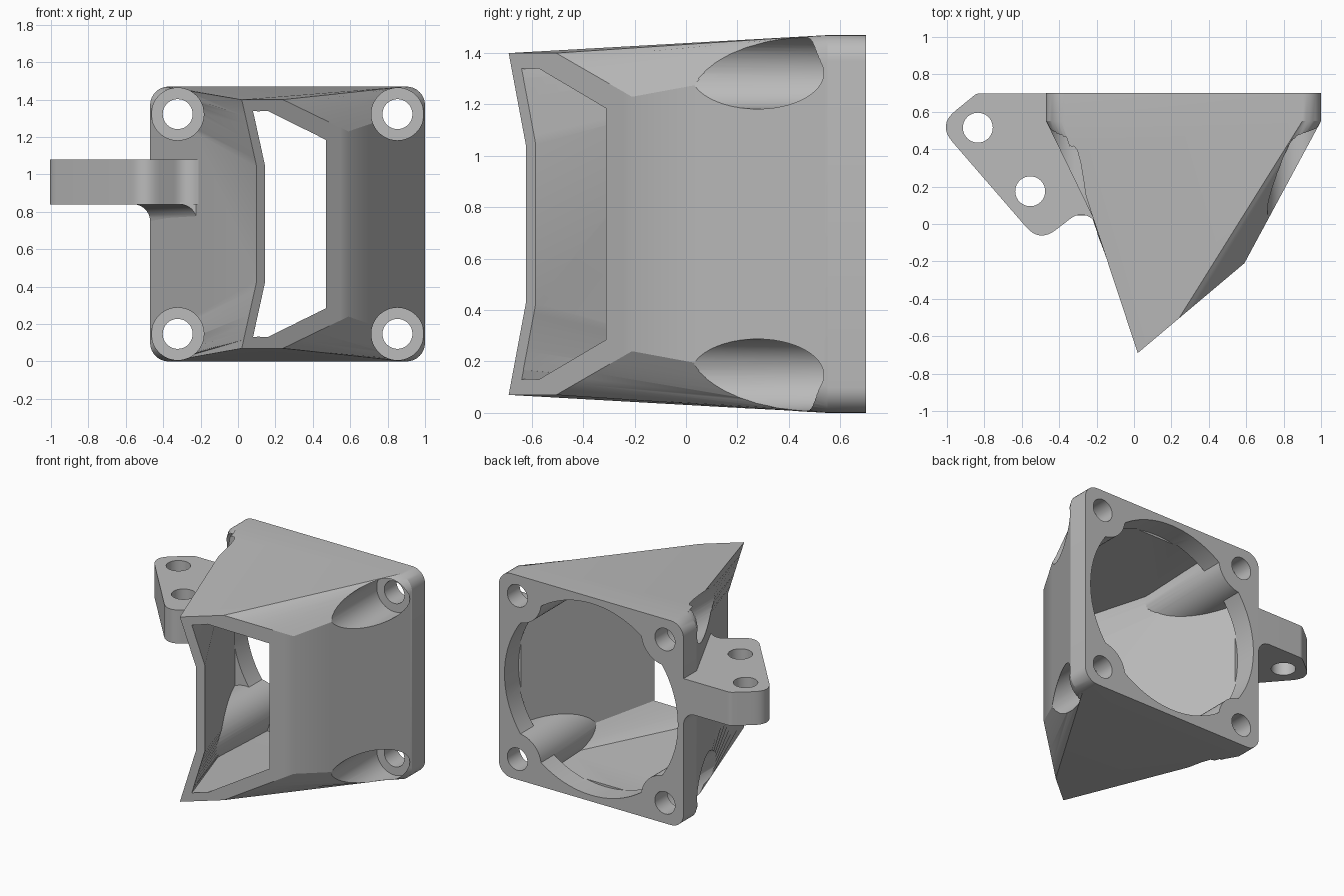
import bpy, bmesh, math
from mathutils import Vector

if "Cube" in bpy.data.objects:
    bpy.data.objects.remove(bpy.data.objects["Cube"])

grey = bpy.data.materials.new("plain grey")
grey.use_nodes = True
grey.diffuse_color = (0.5, 0.5, 0.5, 1)
grey.node_tree.nodes["Principled BSDF"].inputs["Base Color"].default_value = (0.5, 0.5, 0.5, 1)

CX, CZ = 0.265, 0.735      # axis of the fan seat
HALF = 0.735               # half width of the flange
BACK, SEAT = 0.7, 0.55     # back plane and front of the flange
SCREW = 0.5875             # screw distance from the axis


def loft(name, rings):
    """Closed solid through rings with equal point counts."""
    bm = bmesh.new()
    loops = [[bm.verts.new(p) for p in ring] for ring in rings]
    n = len(loops[0])
    for a, b in zip(loops, loops[1:]):
        for i in range(n):
            j = (i + 1) % n
            bm.faces.new((a[i], a[j], b[j], b[i]))
    bm.faces.new(loops[0][::-1])
    bm.faces.new(loops[-1])
    bmesh.ops.recalc_face_normals(bm, faces=bm.faces)
    mesh = bpy.data.meshes.new(name)
    bm.to_mesh(mesh)
    bm.free()
    mesh.materials.append(grey)
    obj = bpy.data.objects.new(name, mesh)
    bpy.context.collection.objects.link(obj)
    return obj


def rod(name, x, z, r, y0, y1, n=48):
    """Cylinder along y."""
    circle = [(x + r * math.cos(math.tau * i / n), z + r * math.sin(math.tau * i / n)) for i in range(n)]
    return loft(name, [[(px, y, pz) for px, pz in circle] for y in (y0, y1)])


def combine(target, tool, operation):
    """Apply a boolean and drop the tool."""
    mod = target.modifiers.new("cut", "BOOLEAN")
    mod.operation, mod.object, mod.solver = operation, tool, "EXACT"
    bpy.context.view_layer.objects.active = target
    bpy.ops.object.modifier_apply(modifier=mod.name)
    bpy.data.objects.remove(tool)


def rounded_square(half, r, y, n=8):
    """Four rounded corners, counter-clockwise from upper +x."""
    pts = []
    for k, (sx, sz) in enumerate(((1, 1), (-1, 1), (-1, -1), (1, -1))):
        for i in range(n + 1):
            a = math.pi / 2 * (k + i / n)
            pts.append(Vector((CX + sx * (half - r) + r * math.cos(a), y,
                               CZ + sz * (half - r) + r * math.sin(a))))
    return pts


def mouth(upper, n=8):
    """Slanted outlet outline; the upper half is mirrored downwards."""
    corners = upper + [(x, 2 * CZ - z) for x, z in reversed(upper)]
    pts = []
    for a, b in zip(corners[::2], corners[1::2]):
        for i in range(n + 1):
            x, z = Vector(a).lerp(Vector(b), i / n)
            pts.append(Vector((x, -0.69 + 0.842 * (x - 0.02), z)))
    return pts


def finish(obj):
    bpy.ops.object.select_all(action="DESELECT")
    obj.select_set(True)
    bpy.context.view_layer.objects.active = obj
    bpy.ops.object.shade_smooth_by_angle(angle=math.radians(25))


# Outer shell: flange that narrows to the slanted outlet
duct = loft("duct_body", [rounded_square(HALF, 0.1, BACK),
                          rounded_square(HALF, 0.1, SEAT),
                          mouth([(0.59, 1.23), (0.24, 1.4), (0.02, 1.4), (0.1, 1.04)])])

# Inner air passage, run a little past the outlet
inner_back = rounded_square(HALF - 0.06, 0.06, SEAT)
inner_front = mouth([(0.47, 1.185), (0.16, 1.34), (0.08, 1.34), (0.145, 1.045)])
beyond = [b + (f - b) * 1.06 for b, f in zip(inner_back, inner_front)]
passage = loft("air_passage", [inner_back, beyond])
combine(passage, rod("fan_bore", CX, CZ, 0.69, SEAT - 0.01, BACK + 0.05, 96), "UNION")

# Screw bosses stay solid inside the passage
screws = [(CX + sx * SCREW, CZ + sz * SCREW) for sx in (-1, 1) for sz in (-1, 1)]
for x, z in screws:
    combine(passage, rod("boss", x, z, 0.19, -0.8, BACK + 0.1), "DIFFERENCE")
combine(duct, passage, "DIFFERENCE")

# Screw head pockets and through holes
for x, z in screws:
    combine(duct, rod("pocket", x, z, 0.14, -0.8, 0.56), "DIFFERENCE")
    combine(duct, rod("screw_hole", x, z, 0.08, 0.4, 0.8), "DIFFERENCE")
finish(duct)


def soften(corners, n=8):
    """Outline with each corner (x, y, cut) rounded."""
    pts = []
    for i, (x, y, cut) in enumerate(corners):
        p = Vector((x, y))
        if not cut:
            pts.append(p)
            continue
        before = Vector(corners[i - 1][:2])
        after = Vector(corners[(i + 1) % len(corners)][:2])
        a = p + (before - p).normalized() * cut
        b = p + (after - p).normalized() * cut
        pts += [a.lerp(p, t / n).lerp(p.lerp(b, t / n), t / n) for t in range(n + 1)]
    return pts


# Side mounting bracket
LOW, HIGH = 0.84, 1.08
outline = soften([(-0.45, 0.699, 0), (-0.84, 0.699, 0.02), (-1.049, 0.529, 0.12),
                  (-0.505, -0.099, 0.11), (-0.28, 0.075, 0.08), (-0.19, 0, 0), (-0.45, 0.55, 0)])
bracket = loft("mounting_bracket", [[(p.x, p.y, z) for p in outline] for z in (LOW, HIGH)])
for x, y in ((-0.835, 0.515), (-0.555, 0.175)):
    ring = [(x + 0.08 * math.cos(math.tau * i / 40), y + 0.08 * math.sin(math.tau * i / 40)) for i in range(40)]
    combine(bracket, loft("bolt_hole", [[(px, py, z) for px, py in ring] for z in (0.7, 1.2)]), "DIFFERENCE")
finish(bracket)

# Concave fillet under the bracket, following the wall
R = 0.09
arc = [math.pi / 2 * i / 8 for i in range(9)]
section = [(R * (1 - math.cos(a)), -R * (1 - math.sin(a))) for a in arc]
section += [(R, 0.01), (-0.02, 0.01), (-0.02, -R)]
path = [(-0.47, 0.699), (-0.47, 0.55), (-0.22, 0.045)]
fillet = loft("bracket_fillet", [[(x - out, y, LOW + dz) for out, dz in section] for x, y in path])
finish(fillet)
